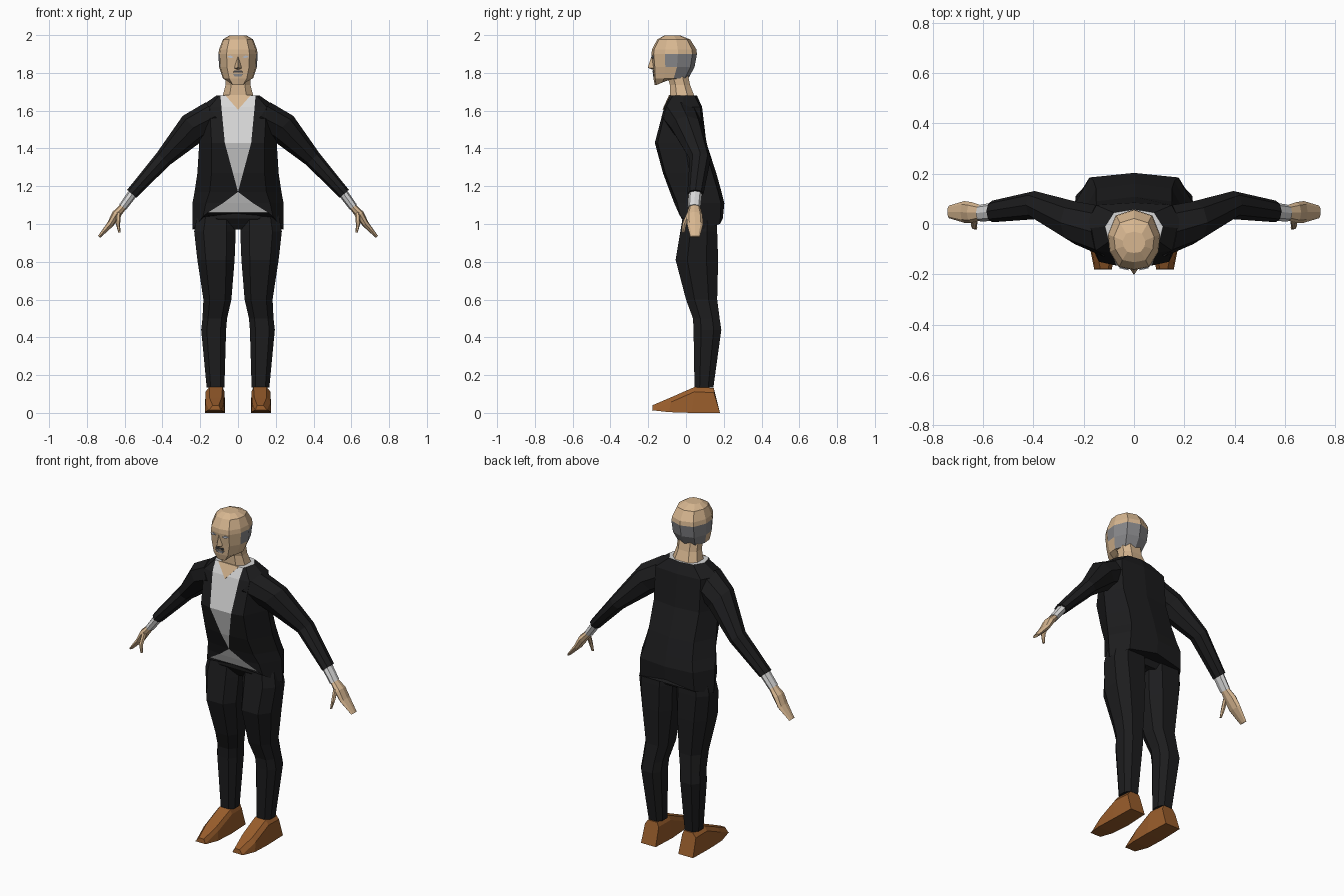
import bpy, bmesh, math
from mathutils import Vector

if "Cube" in bpy.data.objects:
    bpy.data.objects.remove(bpy.data.objects["Cube"])

COLOURS = {
    "suit_black": (0.012, 0.012, 0.013), "shirt_white": (0.68, 0.68, 0.68),
    "skin": (0.68, 0.47, 0.28), "shoe_brown": (0.32, 0.11, 0.025),
    "hair_grey": (0.24, 0.24, 0.25), "moustache_dark": (0.06, 0.06, 0.065),
    "eye_pale": (0.5, 0.53, 0.6),
}
MATS = {}
for key, c in COLOURS.items():
    MATS[key] = bpy.data.materials.new(key)
    MATS[key].diffuse_color = (*c, 1)


def loft(name, rings, mats, rule=None, caps=(0, 0)):
    """Skin a list of equal rings; rule(row, column) picks the material slot."""
    bm = bmesh.new()
    vs = [[bm.verts.new(p) for p in r] for r in rings]
    n = len(rings[0])
    for i in range(len(rings) - 1):
        for j in range(n):
            k = (j + 1) % n
            f = bm.faces.new((vs[i][j], vs[i][k], vs[i + 1][k], vs[i + 1][j]))
            f.material_index = rule(i, j) if rule else 0
    for ring, slot in ((vs[0], caps[0]), (vs[-1], caps[1])):
        bm.faces.new(ring).material_index = slot
    bmesh.ops.remove_doubles(bm, verts=bm.verts, dist=0.0005)
    bmesh.ops.recalc_face_normals(bm, faces=bm.faces)
    return finish(name, bm, mats)


def finish(name, bm, mats):
    me = bpy.data.meshes.new(name)
    bm.to_mesh(me)
    bm.free()
    for m in mats:
        me.materials.append(MATS[m])
    ob = bpy.data.objects.new(name, me)
    bpy.context.collection.objects.link(ob)
    return ob


def solid(name, pts, faces, mat):
    bm = bmesh.new()
    vs = [bm.verts.new(p) for p in pts]
    for f in faces:
        bm.faces.new([vs[i] for i in f])
    bmesh.ops.recalc_face_normals(bm, faces=bm.faces)
    return finish(name, bm, [mat])


def plate(name, pts, mat):
    """Thin plate whose outline is extruded backwards."""
    n = len(pts)
    back = [(x, y + 0.008, z) for x, y, z in pts]
    sides = [(i, (i + 1) % n, (i + 1) % n + n, i + n) for i in range(n)]
    return solid(name, list(pts) + back,
                 [tuple(range(n)), tuple(range(2 * n - 1, n - 1, -1))] + sides, mat)


def mirrored(half):
    return half + [(-x, y, z) for x, y, z in half[-2:0:-1]]


def limb_ring(s, x, y, z, r, ry, ang, n=8):
    """Ring across a limb that points outward and down at ang below level."""
    u = Vector((math.sin(ang), 0, math.cos(ang)))
    out = []
    for k in range(n):
        a = 2 * math.pi * k / n
        p = Vector((x, y, z)) + u * r * math.cos(a) + Vector((0, ry * math.sin(a), 0))
        out.append((s * p.x, p.y, p.z))
    return out


def box_ring(s, x0, x1, y0, y1, z):
    """Eight-sided level ring filling the given bounds."""
    cx, cy, hx, hy = (x0 + x1) / 2, (y0 + y1) / 2, (x1 - x0) / 2, (y1 - y0) / 2
    shape = [(1, .45), (.55, 1), (-.55, 1), (-1, .45), (-1, -.45), (-.55, -1), (.55, -1), (1, -.45)]
    return [(s * (cx + hx * a), cy + hy * b, z) for a, b in shape]


# Jacket with the shirt in its front opening
# z, lapel x, front x, side x, front y, front-side y, side y, back x, back-side y, back y
body = [
    (1.68, .093, .10, .115, -.085, -.07, -.01, .08, .045, .058),
    (1.62, .088, .15, .20, -.115, -.105, -.02, .15, .075, .085),
    (1.43, .070, .14, .205, -.165, -.150, -.01, .15, .09, .108),
    (1.27, .027, .14, .215, -.122, -.110, .02, .15, .14, .160),
    (1.17, .000, .15, .230, -.085, -.070, .05, .16, .17, .188),
    (1.11, .080, .17, .241, -.062, -.045, .07, .175, .185, .203),
    (1.06, .160, .185, .241, -.040, -.030, .08, .18, .18, .195),
]
rings = []
for i, (z, xl, xf, w, yf, yff, ys, xb, yb, yc) in enumerate(body):
    d = (0, 0, .02, .09, .06, .03) if i == len(body) - 1 else (0,) * 6
    half = [(0, yf, z), (xl, yf, z), (xf, yff, z), (w, ys, z), (xb, yb, z), (0, yc, z)]
    rings.append(mirrored([(x, y, h - e) for (x, y, h), e in zip(half, d)]))
loft("jacket", rings, ["suit_black", "shirt_white"], lambda i, j: int(j in (0, 9)), (1, 0))

# Bare skin in the open collar
plate("open_collar", [(-.068, -.090, 1.682), (.068, -.090, 1.682), (0, -.125, 1.605)], "skin")

# Neck
loft("neck", [box_ring(1, -.082, .082, -.085, .045, 1.675),
              box_ring(1, -.066, .066, -.085, .022, 1.735),
              box_ring(1, -.066, .066, -.10, .01, 1.79)], ["skin"])

# Head with a grey band of hair around the back: z, half width, front y, back y
skull = [(1.998, .045, -.115, -.03), (1.977, .08, -.152, .022), (1.925, .10, -.18, .055),
         (1.90, .104, -.183, .058), (1.83, .10, -.176, .045), (1.77, .08, -.172, .012),
         (1.735, .045, -.165, -.03)]
rings = []
for i, (z, w, yf, yb) in enumerate(skull):
    L = yb - yf
    lift = .03 if i == 6 else 0
    rings.append(mirrored([
        (0, yf, z), (.58 * w, yf + .05 * L, z), (.93 * w, yf + .3 * L, z + lift * .5),
        (w, yf + .58 * L, z + lift), (.7 * w, yb - .1 * L, z + lift), (0, yb, z + lift)]))
loft("head", rings, ["skin", "hair_grey"],
     lambda i, j: int((i == 3 and 2 <= j <= 7) or (i == 4 and 3 <= j <= 6)))

# Nose, moustache, mouth and eyes
solid("nose", [(0, -.180, 1.895), (-.02, -.172, 1.825), (.02, -.172, 1.825), (0, -.203, 1.828),
               (0, -.172, 1.815)],
      [(0, 1, 3), (0, 3, 2), (1, 4, 3), (3, 4, 2), (0, 2, 4, 1)], "skin")
plate("moustache", [(-.022, -.178, 1.812), (.022, -.178, 1.812),
                    (.026, -.178, 1.802), (-.026, -.178, 1.802)], "moustache_dark")
plate("mouth", [(-.028, -.176, 1.795), (.028, -.176, 1.795),
                (.018, -.176, 1.782), (-.018, -.176, 1.782)], "hair_grey")

# Pelvis of the trousers
loft("trouser_seat", [box_ring(1, -.20, .20, -.03, .165, 1.09),
                      box_ring(1, -.20, .20, -.025, .165, 1.03),
                      box_ring(1, -.07, .07, .02, .14, .97)], ["suit_black"])

# inner x, outer x, front y, back y, z
leg = [(.015, .215, -.015, .16, 1.05), (.012, .232, -.03, .165, .96), (.018, .215, -.055, .17, .81),
       (.035, .183, 0, .165, .60), (.058, .188, .037, .178, .50), (.063, .195, .04, .187, .44),
       (.072, .166, .045, .145, .135)]
# x, y, z, half thickness, half depth, slope
arm = [(.12, -.03, 1.57, .09, .10, .6), (.235, .005, 1.51, .085, .085, .75),
       (.395, .075, 1.345, .047, .056, .83), (.5625, .05, 1.16, .032, .043, .85)]
cuff = [(.55, .05, 1.172, .026, .036, .9), (.61, .043, 1.09, .023, .034, .95)]
hand = [(.60, .045, 1.10, .018, .027, .95), (.645, .045, 1.05, .024, .042, .95),
        (.675, .048, 1.00, .018, .043, .95), (.735, .048, .932, .008, .025, .95)]
thumb = [(.632, .02, 1.06, .014, .016, 1.2), (.636, -.008, 1.00, .012, .013, 1.3),
         (.628, -.015, .955, .006, .008, 1.4)]

for s, side in ((1, "left"), (-1, "right")):
    loft(side + "_trouser_leg", [box_ring(s, *r) for r in leg], ["suit_black"])
    for part, rows, mat, n in (("sleeve", arm, "suit_black", 8), ("cuff", cuff, "shirt_white", 8),
                               ("hand", hand, "skin", 8), ("thumb", thumb, "skin", 6)):
        loft(side + "_" + part, [limb_ring(s, *r, n=n) for r in rows], [mat])
    # Shoe: cross-sections from heel to toe (y base, y top, inner x, outer x, top z, base z)
    shoe = []
    for yb, yt, x0, x1, zt, zb in ((.18, .147, .075, .172, .132, 0), (.03, .045, .068, .176, .137, 0),
                                   (-.09, -.08, .072, .176, .082, .004),
                                   (-.18, -.178, .088, .158, .04, .014)):
        m = .014
        shoe.append([(s * x0, yb, zb), (s * x1, yb, zb), (s * (x1 - .004), yt, zt - .025),
                     (s * (x1 - m - .01), yt, zt), (s * (x0 + m), yt, zt), (s * (x0 + .003), yt, zt - .025)])
    loft(side + "_shoe", shoe, ["shoe_brown"])
    # Eye
    plate(side + "_eye", [(s * x, y, z) for x, y, z in
                          ((.022, -.184, 1.884), (.04, -.180, 1.892), (.058, -.176, 1.886), (.04, -.180, 1.877))],
          "eye_pale")

for m in bpy.data.materials:
    if m.users and not m.is_grease_pencil:
        m.use_nodes = True
        m.node_tree.nodes["Principled BSDF"].inputs["Base Color"].default_value = m.diffuse_color
